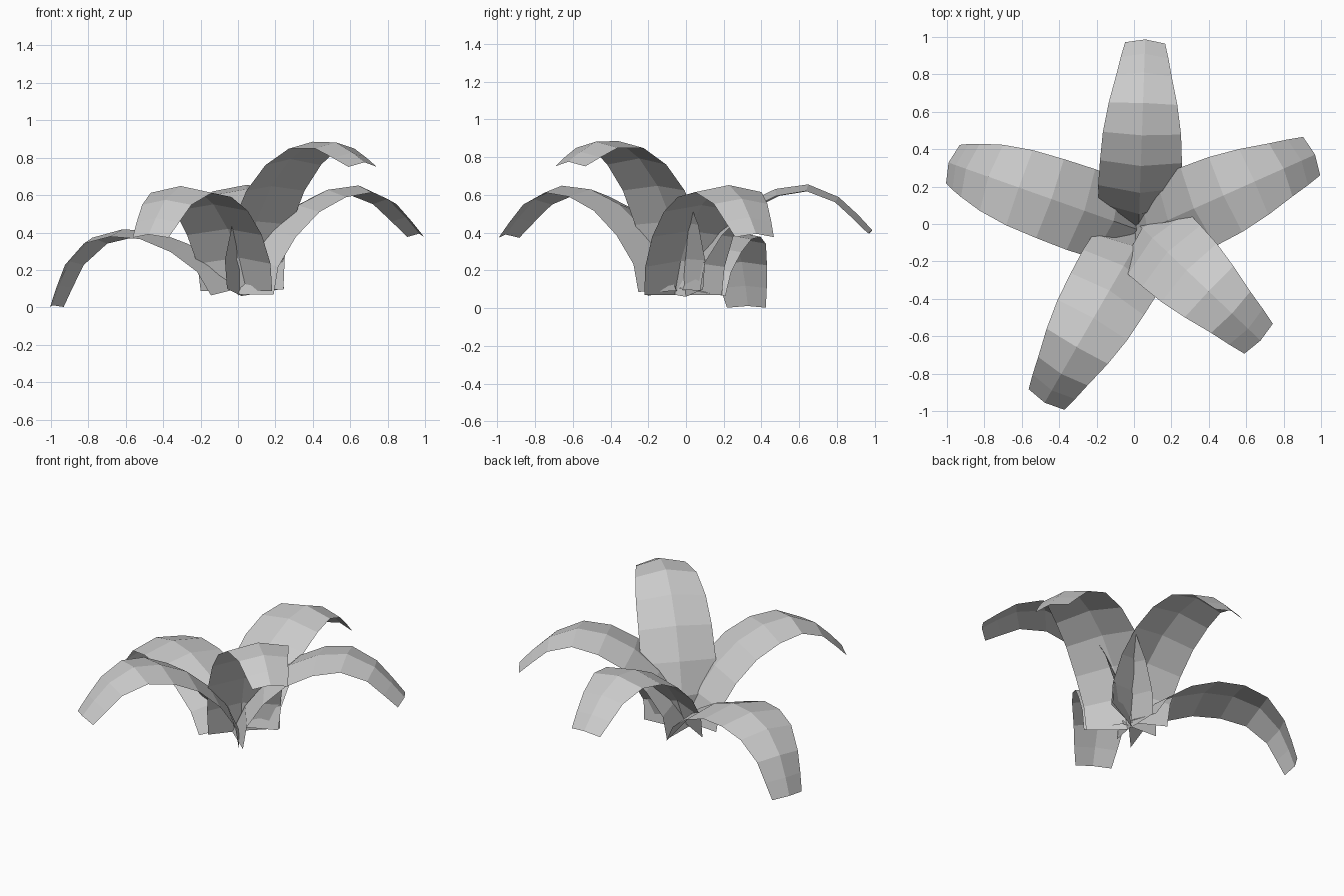
import bpy, bmesh
from math import radians
from mathutils import Matrix, Vector

if "Cube" in bpy.data.objects:
    bpy.data.objects.remove(bpy.data.objects["Cube"])

leaf_grey = bpy.data.materials.new("leaf_grey")
leaf_grey.use_nodes = True
GREY = (0.6, 0.6, 0.6, 1)
leaf_grey.diffuse_color = GREY
leaf_grey.node_tree.nodes["Principled BSDF"].inputs["Base Color"].default_value = GREY

# Arching midrib: outward distance, height, half width, fold depth
RIB = [(0.0, 0.0, 0.21, 0.11), (0.07, 0.17, 0.215, 0.06), (0.18, 0.32, 0.22, 0.045),
       (0.32, 0.45, 0.215, 0.04), (0.48, 0.53, 0.205, 0.038), (0.65, 0.555, 0.18, 0.035),
       (0.81, 0.49, 0.145, 0.03), (0.91, 0.40, 0.125, 0.03), (0.985, 0.32, 0.105, 0.025)]


def make_leaf(name, root, heading, tilt, size, lift=0):
    """Folded strip of quads, sheared up by lift, tilted, then turned at its root."""
    bm = bmesh.new()
    rows = []
    for i, (r, z, half, fold) in enumerate(RIB):
        before, after = RIB[max(i - 1, 0)], RIB[min(i + 1, len(RIB) - 1)]
        along = Vector((after[0] - before[0], 0, after[1] - before[1])).normalized()
        # The cut base is level; higher rows fold square to the midrib
        drop = Vector((along.z, 0, -along.x if i else 0)) * fold
        rib = Vector((r, 0, z))
        side = Vector((0, half, 0))
        rows.append([bm.verts.new(p) for p in (rib + drop - side, rib, rib + drop + side)])
    for low, high in zip(rows, rows[1:]):
        for k in (0, 1):
            bm.faces.new((low[k], high[k], high[k + 1], low[k + 1]))
    shear = Matrix.Identity(4)
    shear[2][0] = lift
    bm.transform(Matrix.Translation(root)
                 @ Matrix.Rotation(radians(heading), 4, "Z")
                 @ Matrix.Rotation(radians(-tilt), 4, "Y")
                 @ Matrix.Scale(size, 4) @ shear)
    mesh = bpy.data.meshes.new(name)
    bm.to_mesh(mesh)
    bm.free()
    mesh.materials.append(leaf_grey)
    bpy.context.collection.objects.link(bpy.data.objects.new(name, mesh))


# Five leaves around one root
make_leaf("back_leaf", (0.025, -0.02, 0.095), 88, -0.5, 1.02)
make_leaf("left_leaf", (0, -0.06, 0.07), 24, -1, 1.07)
make_leaf("raised_front_left_leaf", (0.02, 0, 0.06), -43.5, 12, 1.05, 0.17)
make_leaf("front_right_leaf", (0.045, -0.05, 0.09), 240, -2, 1.05)
make_leaf("drooping_right_leaf", (0.02, -0.03, 0.105), 160.5, -23, 1.04)
